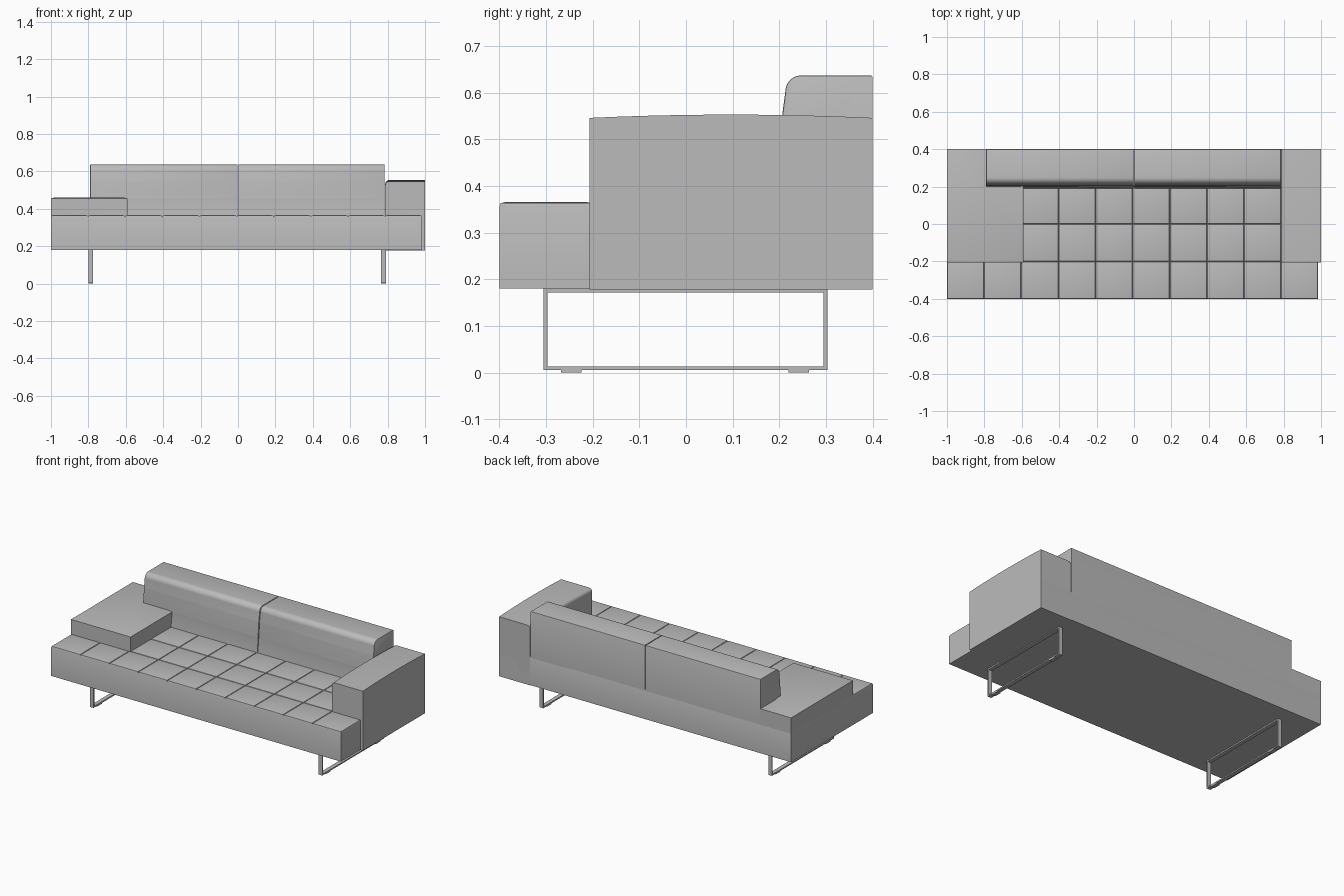
import bpy, bmesh, math
from mathutils import Vector

cube = bpy.data.objects.get("Cube")
if cube:
    bpy.data.objects.remove(cube, do_unlink=True)

grey = bpy.data.materials.new("Light grey")
grey.use_nodes = True
colour = (0.5, 0.5, 0.5, 1)
grey.diffuse_color = colour
grey.node_tree.nodes["Principled BSDF"].inputs["Base Color"].default_value = colour


def finish(bm, name):
    """Turn a bmesh into a softly shaded grey object."""
    bmesh.ops.recalc_face_normals(bm, faces=bm.faces)
    mesh = bpy.data.meshes.new(name)
    bm.to_mesh(mesh)
    bm.free()
    mesh.materials.append(grey)
    ob = bpy.data.objects.new(name, mesh)
    bpy.context.collection.objects.link(ob)
    bpy.ops.object.select_all(action='DESELECT')
    ob.select_set(True)
    bpy.context.view_layer.objects.active = ob
    bpy.ops.object.shade_smooth_by_angle(angle=math.radians(25))
    return ob


def prism(points, axis, lo, hi):
    """Extrude a flat outline along an axis; points use the other two axes in order."""
    bm = bmesh.new()
    verts = []
    for p in points:
        co = list(p)
        co.insert(axis, lo)
        verts.append(bm.verts.new(co))
    face = bm.faces.new(verts)
    moved = bmesh.ops.extrude_face_region(bm, geom=[face])["geom"]
    step = Vector((0, 0, 0))
    step[axis] = hi - lo
    bmesh.ops.translate(bm, vec=step,
                        verts=[v for v in moved if isinstance(v, bmesh.types.BMVert)])
    bmesh.ops.recalc_face_normals(bm, faces=bm.faces)
    return bm


def rect(a0, a1, b0, b1):
    return [(a0, b0), (a1, b0), (a1, b1), (a0, b1)]


def bevel_edges(bm, rule, width, segments):
    edges = [e for e in bm.edges if all(rule(v.co) for v in e.verts)]
    bmesh.ops.bevel(bm, geom=edges, offset=width, segments=segments,
                    profile=0.5, affect='EDGES')


# Seat: a block whose top is divided into tufted squares
bm = prism(rect(-1, 0.985, -0.4, 0.4), 2, 0.18, 0.356)
for axis, count, start, size in ((0, 10, -1, 1.985), (1, 4, -0.4, 0.8)):
    for i in range(1, count):
        co, no = Vector((0, 0, 0)), Vector((0, 0, 0))
        co[axis], no[axis] = start + size * i / count, 1
        top = [f for f in bm.faces if f.normal.z > 0.9]
        geom = set(top) | {e for f in top for e in f.edges} | {v for f in top for v in f.verts}
        bmesh.ops.bisect_plane(bm, geom=list(geom), plane_co=co, plane_no=no)
        bm.normal_update()
tiles = [f for f in bm.faces if f.normal.z > 0.9]
for inset, rise in ((0.004, 0.007), (0.016, 0.003)):
    bmesh.ops.inset_individual(bm, faces=tiles, thickness=inset, depth=rise)
finish(bm, "tufted_seat")

# Tall arm with a gently crowned top and a rounded inner edge
steps = 10
crown = [(0.4 - 0.607 * i / steps,
          0.546 + 0.007 * (1 - (2 * i / steps - 1) ** 2)) for i in range(steps + 1)]
bm = prism([(-0.207, 0.178), (0.4, 0.178)] + crown, 0, 0.787, 1.0)
bevel_edges(bm, lambda c: c.x < 0.8 and c.z > 0.5, 0.02, 5)
finish(bm, "tall_arm")

# Low arm wrapping around the end of the backrest
outline = [(-1, -0.205), (-0.592, -0.205), (-0.592, 0.25),
           (-0.79, 0.25), (-0.79, 0.4), (-1, 0.4)]
bm = prism(outline, 2, 0.35, 0.455)
top = [f for f in bm.faces if f.normal.z > 0.9]
bmesh.ops.inset_region(bm, faces=top, thickness=0.025, depth=0.005)
finish(bm, "low_arm")

# Two backrest cushions with a leaning, rounded front
radius = 0.034
arc = [(0.247 - radius * math.cos(math.radians(a)),
        0.603 + radius * math.sin(math.radians(a))) for a in range(0, 91, 10)]
profile = [(0.4, 0.35), (0.189, 0.35), (0.199, 0.45), (0.206, 0.55)] + arc + [(0.4, 0.637)]
for side, lo, hi in (("right", -0.79, -0.0015), ("left", 0.0015, 0.784)):
    bm = prism(profile, 0, lo, hi)
    bevel_edges(bm, lambda c: c.z > 0.36 and c.y < 0.41 and
                (abs(c.x - lo) < 1e-4 or abs(c.x - hi) < 1e-4)
                and not (c.y > 0.39 and c.z < 0.6), 0.004, 2)
    finish(bm, "backrest_cushion_" + side)

# Sled legs: flat bar frames on small glides
for side, x in (("right", -0.788), ("left", 0.778)):
    lo, hi = x - 0.0125, x + 0.0125
    bars = {"front_post": rect(-0.305, -0.297, 0.005, 0.18),
            "back_post": rect(0.295, 0.303, 0.005, 0.18),
            "floor_bar": rect(-0.297, 0.295, 0.005, 0.013),
            "top_bar": rect(-0.297, 0.295, 0.172, 0.18),
            "front_glide": rect(-0.268, -0.224, 0, 0.005),
            "back_glide": rect(0.22, 0.264, 0, 0.005)}
    for name, outline in bars.items():
        finish(prism(outline, 0, lo, hi), "leg_" + name + "_" + side)
